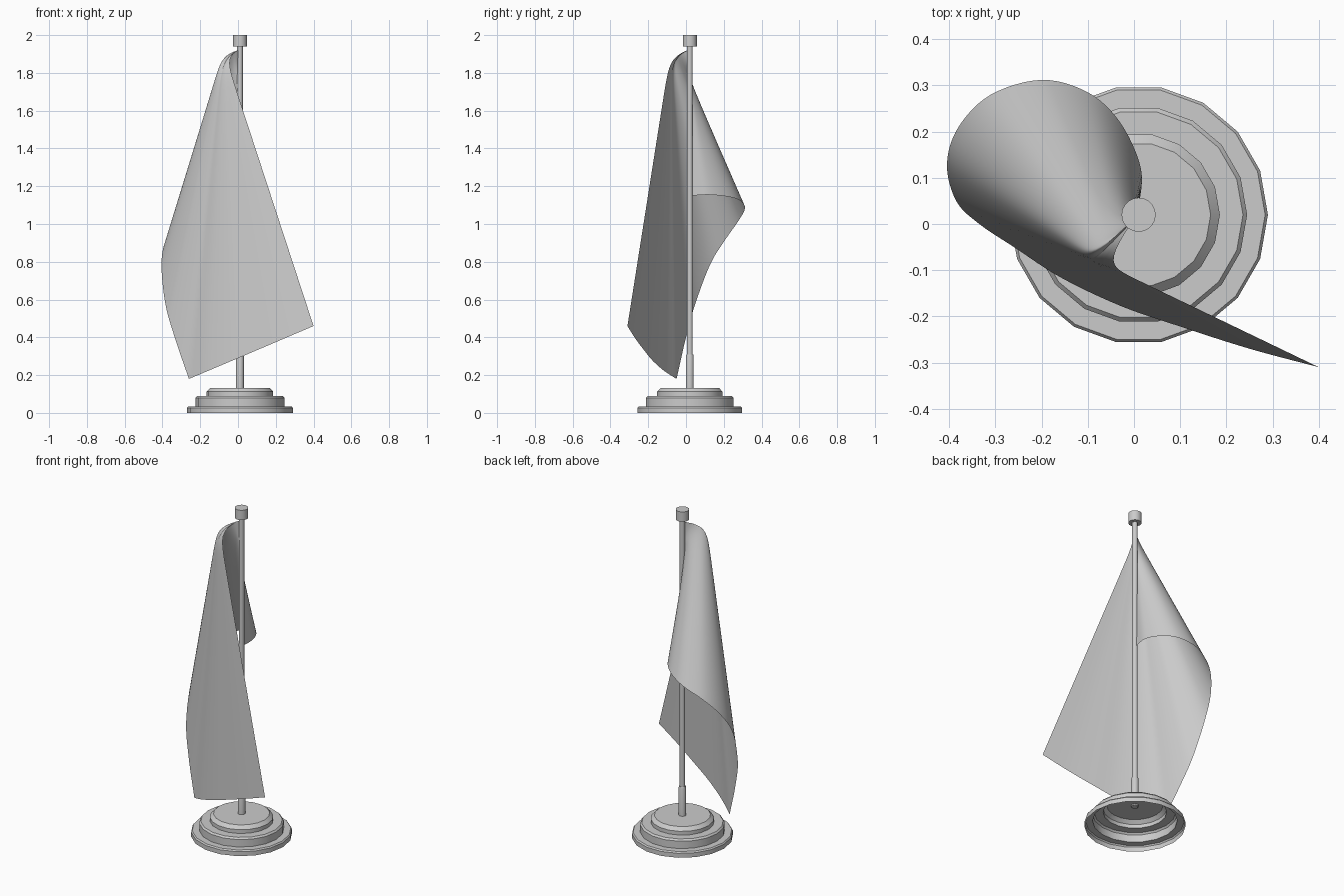
import bpy, bmesh, math
from mathutils import Vector

if "Cube" in bpy.data.objects:
    bpy.data.objects.remove(bpy.data.objects["Cube"])

CX, CY = 0.01, 0.02  # pole axis


def finish(bm, name, angle=30):
    me = bpy.data.meshes.new(name)
    bm.to_mesh(me)
    bm.free()
    ob = bpy.data.objects.new(name, me)
    bpy.context.collection.objects.link(ob)
    bpy.ops.object.select_all(action='DESELECT')
    ob.select_set(True)
    bpy.context.view_layer.objects.active = ob
    bpy.ops.object.shade_smooth_by_angle(angle=math.radians(angle))
    return ob


def lathe(name, profile, sides):
    """Revolve (radius, z) points about the pole axis."""
    bm = bmesh.new()
    rings = []
    for r, z in profile:
        if r == 0:
            rings.append([bm.verts.new((CX, CY, z))] * sides)
        else:
            rings.append([bm.verts.new((CX + r * math.cos(2 * math.pi * i / sides),
                                        CY + r * math.sin(2 * math.pi * i / sides), z))
                          for i in range(sides)])
    for a, b in zip(rings, rings[1:]):
        for i in range(sides):
            j = (i + 1) % sides
            quad = list(dict.fromkeys([a[i], a[j], b[j], b[i]]))
            bm.faces.new(quad)
    return finish(bm, name)


def spline(points, steps):
    """Catmull-Rom samples through the points."""
    p = [Vector(q) for q in points]
    p = [2 * p[0] - p[1]] + p + [2 * p[-1] - p[-2]]
    out = []
    for i in range(1, len(p) - 2):
        a, b, c, d = p[i - 1:i + 3]
        for s in range(steps):
            t = s / steps
            out.append(0.5 * (2 * b + (c - a) * t + (2 * a - 5 * b + 4 * c - d) * t ** 2
                              + (3 * b - a - 3 * c + d) * t ** 3))
    return out + [p[-2]]


# Stepped base, hollow underneath
lathe("base", [(0.28, 0), (0.28, 0.027), (0.274, 0.035), (0.235, 0.035), (0.235, 0.08),
               (0.226, 0.09), (0.176, 0.09), (0.176, 0.113), (0.156, 0.133), (0.01, 0.133)], 18)

# Pole, socket and cap
lathe("socket", [(0, 0.125), (0.021, 0.125), (0.021, 0.3), (0.018, 0.31), (0, 0.31)], 16)
lathe("pole", [(0, 0.12), (0.0155, 0.12), (0.0155, 1.95), (0, 1.95)], 16)
lathe("pole_cap", [(0, 1.94), (0.037, 1.94), (0.037, 2.0), (0, 2.0)], 20)

# Draped flag: rays fan out from the top corner to the lower and free edges
STEPS = 6
lower = [(0.01, 0.03, 1.15), (0.015, 0.12, 1.155), (-0.03, 0.22, 1.145), (-0.1, 0.285, 1.125),
         (-0.2, 0.312, 1.085), (-0.31, 0.28, 1.02), (-0.38, 0.21, 0.92), (-0.405, 0.13, 0.79),
         (-0.385, 0.05, 0.58), (-0.335, 0.0, 0.4), (-0.26, -0.05, 0.18)]
free = [(-0.26, -0.05, 0.18), (-0.16, -0.115, 0.222), (-0.03, -0.177, 0.277),
        (0.1, -0.222, 0.332), (0.25, -0.27, 0.396), (0.4, -0.31, 0.46)]
edge = spline(lower, STEPS) + spline(free, STEPS)[1:]
apex = Vector((0.0, 0.01, 1.92))
lean = Vector((-0.078, -0.09, 0.0))
ROWS = 36

bm = bmesh.new()
tip = bm.verts.new(apex)
prev = None
for k, end in enumerate(edge):
    w = math.sin(min(1, k / (8 * STEPS)) * math.pi / 2)
    ray = [tip]
    for r in range(1, ROWS + 1):
        t = (r / ROWS) ** 2
        bulge = w * (1 - t) * (1 - math.exp(-t / 0.025))
        ray.append(bm.verts.new(apex.lerp(end, t) + lean * bulge))
    if prev:
        bm.faces.new((tip, prev[1], ray[1]))
        for r in range(1, ROWS):
            bm.faces.new((prev[r], prev[r + 1], ray[r + 1], ray[r]))
    prev = ray
finish(bm, "flag", 60)
